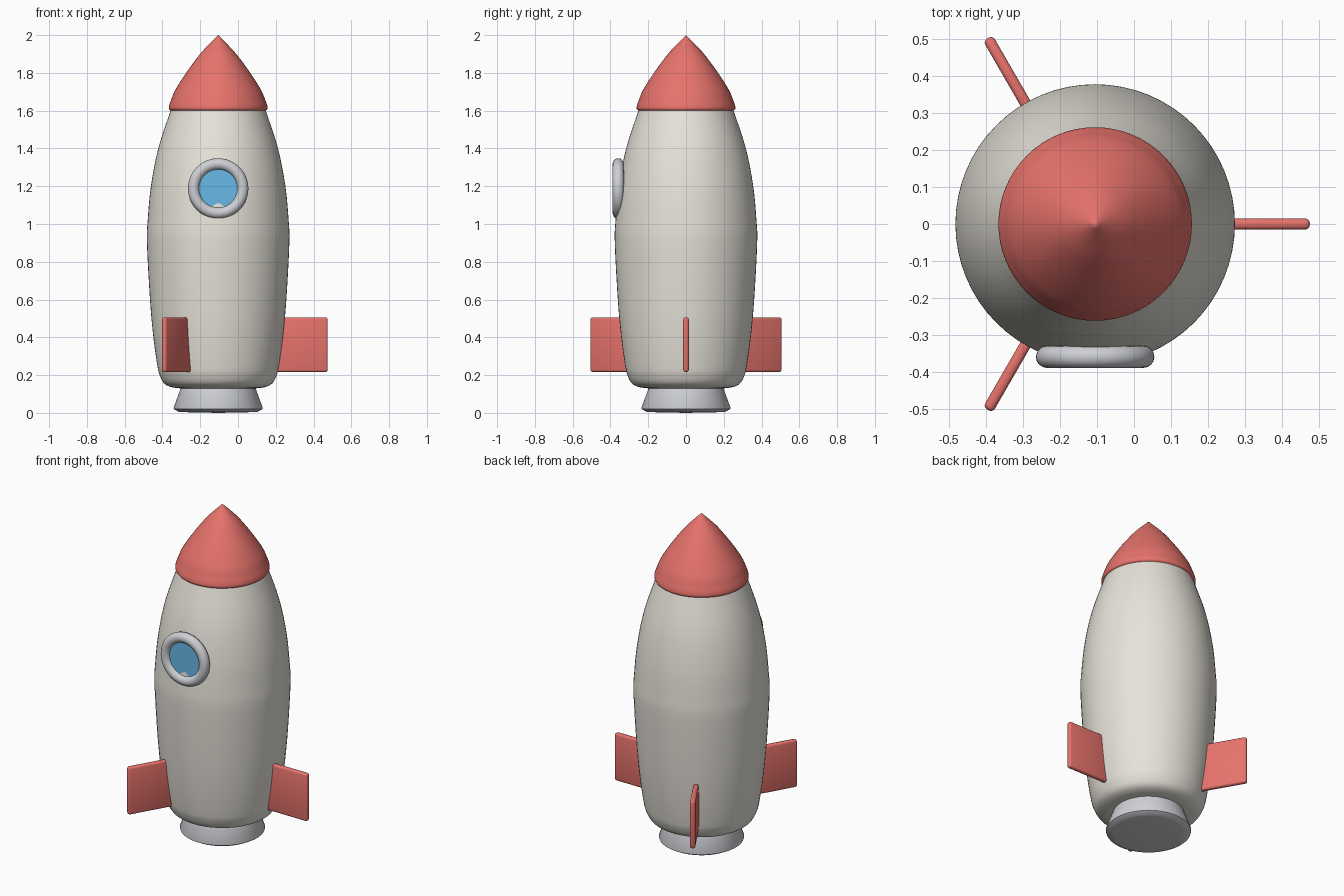
import bpy, bmesh, math
from mathutils import Matrix, Vector

if "Cube" in bpy.data.objects:
    bpy.data.objects.remove(bpy.data.objects["Cube"])

CX = -0.105  # rocket axis


def material(name, rgb):
    m = bpy.data.materials.new(name)
    m.diffuse_color = (*rgb, 1)
    m.use_nodes = True
    m.node_tree.nodes["Principled BSDF"].inputs["Base Color"].default_value = m.diffuse_color
    return m


RED = material("red", (0.80, 0.17, 0.15))
CREAM = material("cream", (0.80, 0.77, 0.70))
BLUE = material("blue", (0.14, 0.48, 0.80))
SILVER = material("silver", (0.62, 0.63, 0.66))


def finish(bm, name, mat, angle=40):
    bmesh.ops.recalc_face_normals(bm, faces=bm.faces)
    me = bpy.data.meshes.new(name)
    bm.to_mesh(me)
    bm.free()
    ob = bpy.data.objects.new(name, me)
    bpy.context.collection.objects.link(ob)
    me.materials.append(mat)
    bpy.ops.object.select_all(action='DESELECT')
    ob.select_set(True)
    bpy.context.view_layer.objects.active = ob
    bpy.ops.object.shade_smooth_by_angle(angle=math.radians(angle))
    return ob


def smooth_path(pts, steps=4):
    """Catmull-Rom curve through profile points."""
    p = [Vector(q) for q in pts]
    p = [2 * p[0] - p[1]] + p + [2 * p[-1] - p[-2]]
    out = []
    for a, b, c, d in zip(p, p[1:], p[2:], p[3:]):
        for i in range(steps):
            t = i / steps
            out.append(0.5 * (2 * b + (c - a) * t + (2 * a - 5 * b + 4 * c - d) * t * t
                              + (3 * b - a - 3 * c + d) * t ** 3))
    return out + [p[-2]]


def lathe(name, profile, mat, segs=64):
    bm = bmesh.new()
    vs = [bm.verts.new((r, 0, z)) for r, z in profile]
    es = [bm.edges.new(e) for e in zip(vs, vs[1:])]
    bmesh.ops.spin(bm, geom=vs + es, cent=(0, 0, 0), axis=(0, 0, 1),
                   angle=math.tau, steps=segs, use_merge=True)
    bmesh.ops.remove_doubles(bm, verts=bm.verts, dist=1e-5)
    bmesh.ops.translate(bm, verts=bm.verts, vec=(CX, 0, 0))
    return finish(bm, name, mat)


# Hull
hull = smooth_path([(0.20, 0.13), (0.25, 0.137), (0.287, 0.157), (0.31, 0.20), (0.322, 0.25),
                    (0.343, 0.40), (0.361, 0.60), (0.377, 0.90), (0.373, 1.02), (0.356, 1.20),
                    (0.317, 1.40), (0.249, 1.61)])
lathe("hull", [(0, 0.13)] + hull + [(0, 1.61)], CREAM)

# Nose cone with a rolled lip
nose = smooth_path([(0.252, 1.60), (0.261, 1.61), (0.259, 1.63), (0.248, 1.66), (0.227, 1.71),
                    (0.170, 1.80), (0.100, 1.895), (0.05, 1.95), (0, 2.0)])
lathe("nose_cone", [(0, 1.60)] + nose, RED)

# Engine nozzle
lathe("nozzle", [(0, 0), (0.19, 0.004), (0.21, 0.006), (0.234, 0.02), (0.236, 0.027),
                 (0.200, 0.125), (0.195, 0.15), (0, 0.15)], SILVER)

# Porthole ring
bm = bmesh.new()
ring = [bm.verts.new((0.13 + 0.03 * math.cos(a), 0, 0.03 * math.sin(a)))
        for a in (math.tau * i / 16 for i in range(16))]
edges = [bm.edges.new((ring[i], ring[i - 1])) for i in range(16)]
bmesh.ops.spin(bm, geom=ring + edges, cent=(0, 0, 0), axis=(0, 0, 1),
               angle=math.tau, steps=48, use_merge=True)
bmesh.ops.remove_doubles(bm, verts=bm.verts, dist=1e-5)
bm.transform(Matrix.Translation((CX, -0.359, 1.188)) @ Matrix.Rotation(math.pi / 2, 4, 'X'))
finish(bm, "window_ring", SILVER, 60)

# Porthole glass
bm = bmesh.new()
bmesh.ops.create_cone(bm, cap_ends=True, segments=48, radius1=0.115, radius2=0.115, depth=0.04)
bm.transform(Matrix.Translation((CX, -0.346, 1.188)) @ Matrix.Rotation(math.pi / 2, 4, 'X'))
finish(bm, "window_glass", BLUE)

# Three fins around the axis
for i in range(3):
    bm = bmesh.new()
    bmesh.ops.create_cube(bm, size=1)
    bm.transform(Matrix.Translation((0.43, 0, 0.361)) @ Matrix.Diagonal((0.30, 0.03, 0.29, 1)))
    bmesh.ops.bevel(bm, geom=bm.edges[:], offset=0.012, segments=3, profile=0.5, affect='EDGES')
    bm.transform(Matrix.Translation((CX, 0, 0)) @ Matrix.Rotation(i * math.tau / 3, 4, 'Z'))
    finish(bm, f"fin_{i + 1}", RED)
